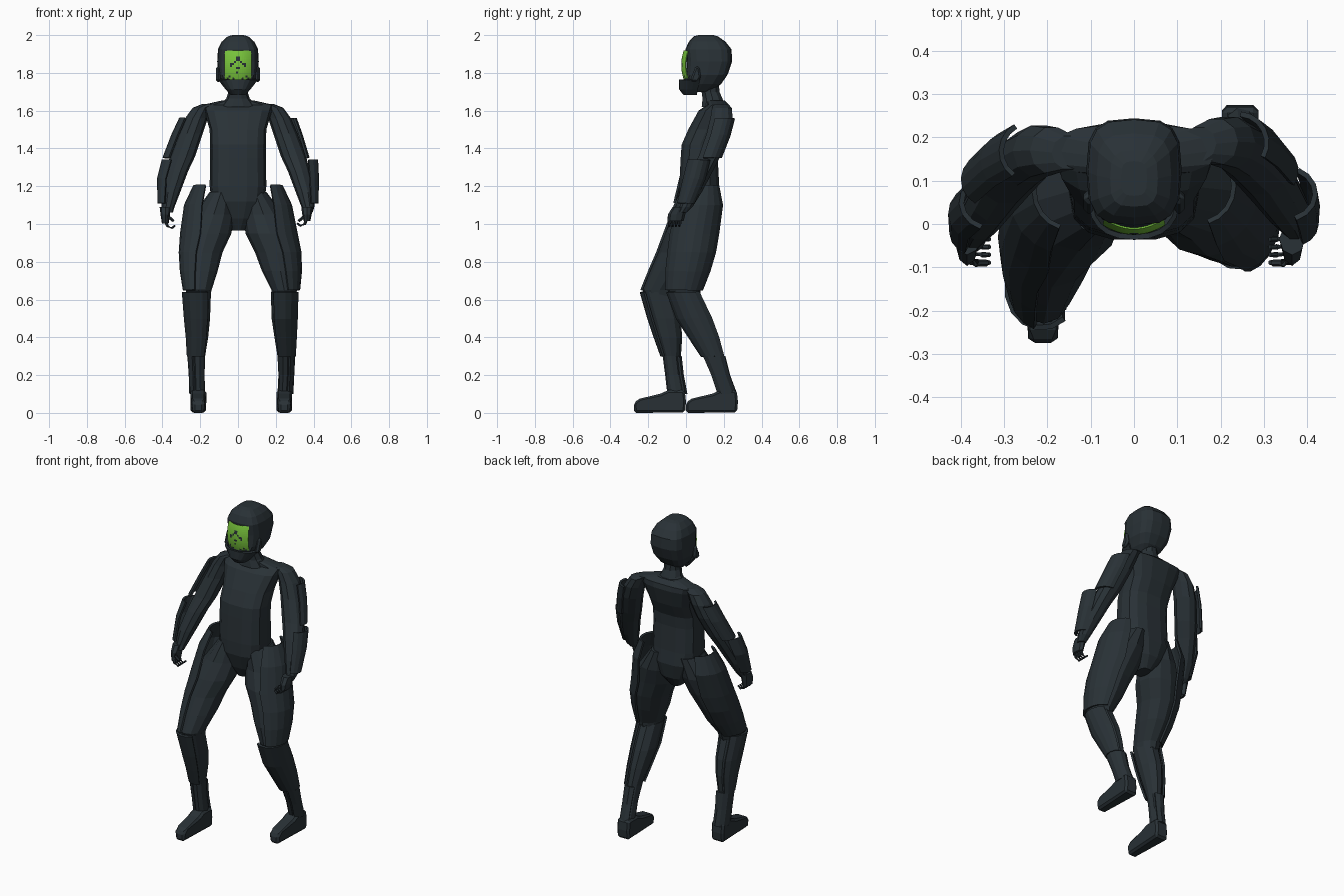
import bpy, bmesh, math
from mathutils import Vector

if "Cube" in bpy.data.objects:
    bpy.data.objects.remove(bpy.data.objects["Cube"])


def material(name, rgb):
    m = bpy.data.materials.new(name)
    m.diffuse_color = (*rgb, 1)
    m.use_nodes = True
    m.node_tree.nodes["Principled BSDF"].inputs["Base Color"].default_value = m.diffuse_color
    return m


SLATE = material("dark slate", (0.022, 0.031, 0.037))
GREEN = material("visor green", (0.19, 0.56, 0.045))


def finish(name, bm, mats=(SLATE,), thick=0):
    bmesh.ops.recalc_face_normals(bm, faces=bm.faces[:])
    me = bpy.data.meshes.new(name)
    bm.to_mesh(me)
    bm.free()
    for m in mats:
        me.materials.append(m)
    ob = bpy.data.objects.new(name, me)
    bpy.context.collection.objects.link(ob)
    if thick:
        s = ob.modifiers.new("thickness", 'SOLIDIFY')
        s.thickness, s.offset = thick, 0
    return ob


def loft(name, rings, n=12, arc=None, grow=0, p=1.0):
    """Skin horizontal oval rings (x, y, z, rx, ry); arc makes an open plate."""
    bm = bmesh.new()
    f = lambda v: math.copysign(abs(v) ** p, v)
    a0, a1 = arc or (0, 360)
    rows = []
    for x, y, z, rx, ry in rings:
        row = []
        for i in range(n + 1 if arc else n):
            a = math.radians(a0 + (a1 - a0) * i / n)
            row.append(bm.verts.new((x + (rx + grow) * f(math.cos(a)),
                                     y + (ry + grow) * f(math.sin(a)), z)))
        rows.append(row)
    for r, s in zip(rows, rows[1:]):
        for i in range(n):
            j = i + 1 if arc else (i + 1) % n
            bm.faces.new((r[i], r[j], s[j], s[i]))
    if not arc:
        bm.faces.new(rows[0])
        bm.faces.new(rows[-1])
    return finish(name, bm, thick=0.012 if arc else 0)


def tube(name, pts, radius, n=6):
    """Thin tapered tube through points."""
    bm = bmesh.new()
    pts = [Vector(q) for q in pts]
    rows = []
    for k, q in enumerate(pts):
        d = (pts[min(k + 1, len(pts) - 1)] - pts[max(k - 1, 0)]).normalized()
        u = d.orthogonal().normalized()
        v = d.cross(u)
        r = radius * (1 - 0.15 * k)
        rows.append([bm.verts.new(q + r * (u * math.cos(t * math.tau / n) + v * math.sin(t * math.tau / n)))
                     for t in range(n)])
    for r, s in zip(rows, rows[1:]):
        for i in range(n):
            bm.faces.new((r[i], r[(i + 1) % n], s[(i + 1) % n], s[i]))
    bm.faces.new(rows[0])
    bm.faces.new(rows[-1])
    return finish(name, bm)


def extrude_profile(name, prof, x0, x1):
    """Side profile (y, z) extruded across x with softened edges."""
    bm = bmesh.new()
    a = [bm.verts.new((x0, y, z)) for y, z in prof]
    b = [bm.verts.new((x1, y, z)) for y, z in prof]
    bm.faces.new(a)
    bm.faces.new(b)
    for i in range(len(prof)):
        j = (i + 1) % len(prof)
        bm.faces.new((a[i], a[j], b[j], b[i]))
    ob = finish(name, bm)
    m = ob.modifiers.new("bevel", 'BEVEL')
    m.width, m.segments, m.limit_method = 0.012, 1, 'ANGLE'
    return ob


# Torso and neck
loft("torso", [(0, .075, .965, .035, .05), (0, .08, 1.03, .09, .09), (0, .075, 1.12, .14, .113),
               (0, .07, 1.2, .15, .108), (0, .07, 1.35, .148, .1), (0, .075, 1.42, .148, .1),
               (0, .11, 1.5, .15, .1), (0, .15, 1.6, .18, .085), (0, .17, 1.63, .19, .06),
               (0, .155, 1.655, .08, .05)], n=14, p=.75)
loft("neck", [(0, .145, 1.62, .1, .065), (0, .14, 1.665, .062, .055), (0, .13, 1.7, .05, .05),
              (0, .125, 1.76, .048, .05)], n=10)

# Helmet, jaw guard, ear pads
loft("helmet", [(0, .065, 1.7, .045, .065), (0, .085, 1.74, .08, .1), (0, .11, 1.79, .104, .11),
                (0, .124, 1.86, .11, .12), (0, .119, 1.925, .106, .122),
                (0, .112, 1.965, .086, .097), (0, .105, 1.993, .055, .065), (0, .105, 2.0, .03, .04)],
     n=16, p=.62)
loft("jaw_guard", [(0, .045, 1.688, .036, .055), (0, .045, 1.715, .06, .076), (0, .055, 1.765, .1, .085)],
     n=12, arc=(-190, 10), p=.85)
for s in (-1, 1):
    extrude_profile("ear_pad", [(.02, 1.755), (.06, 1.75), (.08, 1.775), (.07, 1.835), (.05, 1.835)],
                    s * .092, s * .116)

# Curved visor with a dark pixel face
N = 14
DARK = {(6, 9), (7, 9), (6, 10), (7, 10), (5, 8), (8, 8), (3, 7), (3, 6), (4, 7),
        (10, 7), (10, 6), (9, 7), (6, 5), (7, 5), (6, 3), (1, 0), (4, 0), (9, 0), (12, 0), (2, 1), (11, 1)}
bm = bmesh.new()
grid = []
for j in range(N + 1):
    z = 1.765 + .153 * j / N
    row = []
    for i in range(N + 1):
        u, w = 2 * i / N - 1, 2 * j / N - 1
        row.append(bm.verts.new((.071 * u * (1 - .06 * w ** 4), -.023 + .022 * u * u + .013 * w * w, z)))
    grid.append(row)
for j in range(N):
    for i in range(N):
        fc = bm.faces.new((grid[j][i], grid[j][i + 1], grid[j + 1][i + 1], grid[j + 1][i]))
        fc.material_index = 1 if (i, j) in DARK else 0
finish("visor", bm, (GREEN, SLATE), thick=.004)

# Arms with outer plates
ARM = [(.15, .185, 1.635, .04, .04), (.19, .19, 1.615, .05, .055), (.22, .188, 1.56, .06, .062),
       (.25, .17, 1.48, .064, .064), (.293, .125, 1.36, .067, .06), (.322, .085, 1.28, .058, .06),
       (.355, .035, 1.17, .05, .052), (.37, 0, 1.09, .034, .036), (.37, -.02, 1.06, .025, .025)]
for s, dy, side in ((1, 0, "left"), (-1, -.02, "right")):
    lean = 0 if s > 0 else .02

    def place(rings):
        return [(s * x, y + dy, z, rx, ry) for x, y, z, rx, ry in rings]

    def out(a, b):
        return (a, b) if s > 0 else (180 - a, 180 - b)
    loft(side + "_arm", place(ARM), n=10)
    loft(side + "_upper_arm_plate", place([(.24, .188, 1.56, .066, .066), (.266 + lean / 2, .165, 1.47, .072, .066),
                                           (.302 + lean, .122, 1.35, .072, .062)]), n=6,
         arc=out(-30, 85) if s > 0 else out(-55, 60))
    loft(side + "_forearm_plate", place([(.348 - lean, .07, 1.34, .07, .06), (.358, .045, 1.24, .065, .06),
                                         (.37, .0, 1.11, .05, .045)]), n=6, arc=out(-70, 65))
    # Hand: palm, curled fingers and thumb
    hx = .365 if s > 0 else .385
    drop = 0 if s > 0 else -.012
    loft(side + "_palm", [(s * hx, -.035, 1.09, .03, .036), (s * hx, -.05, 1.05, .025, .046),
                          (s * hx, -.055, 1.015 + drop, .018, .042)], n=8)
    for k in range(4):
        y = -.03 - .018 * k
        tube(side + "_finger", [(s * hx, y, 1.03 + drop), (s * (hx - .012), y - .003, 1.0 + drop),
                                (s * (hx - .035), y - .005, .99 + drop),
                                (s * (hx - .052), y - .005, 1.005 + drop)], .0095)
    tube(side + "_thumb", [(s * hx, -.07, 1.06), (s * (hx - .02), -.09, 1.035), (s * (hx - .045), -.09, 1.015)], .011)

# Legs: back leg on +x, front leg on -x
THIGH = {1: [(.09, .085, 1.17, .06, .098), (.135, .075, 1.05, .108, .113), (.17, .045, .95, .13, .12),
             (.205, .03, .85, .115, .118), (.225, .01, .75, .098, .108), (.245, -.01, .65, .068, .088),
             (.24, 0, .59, .058, .07)],
         -1: [(-.09, .075, 1.17, .06, .098), (-.128, .05, 1.05, .108, .113), (-.163, .01, .95, .128, .12),
              (-.19, -.03, .85, .108, .117), (-.2, -.08, .75, .092, .11), (-.208, -.14, .65, .068, .09),
              (-.212, -.14, .59, .058, .07)]}
SHIN = {1: [(.24, -.01, .64, .066, .08), (.24, .05, .5, .062, .088), (.245, .1, .4, .052, .073),
            (.25, .145, .3, .041, .052), (.25, .18, .2, .036, .042), (.245, .215, .1, .036, .044),
            (.245, .22, .03, .036, .044)],
        -1: [(-.213, -.15, .64, .07, .08), (-.21, -.11, .5, .062, .08), (-.21, -.09, .4, .052, .066),
             (-.215, -.077, .3, .041, .043), (-.213, -.065, .2, .036, .042), (-.21, -.05, .1, .036, .046),
             (-.21, -.047, .03, .036, .046)]}
FOOT = [(0, 0), (.27, .002), (.275, .06), (.268, .12), (.18, .12), (.14, .102), (.03, .075), (0, .055)]
for s, side in ((1, "left"), (-1, "right")):
    def wrap(a, b):
        return (a, b) if s > 0 else (180 - a, 180 - b)
    T, S = THIGH[s], SHIN[s]
    loft(side + "_thigh", T)
    loft(side + "_shin", S, n=10)
    dy = 0 if s > 0 else -.012
    top = [(s * .15, .088 + dy, 1.205, .07, .075), (s * .158, .072 + dy, 1.1, .112, .113)]
    loft(side + "_thigh_plate", top + T[2:6], n=8, arc=wrap(-75, 75), grow=.01)
    loft(side + "_calf_plate", S[:4], n=8, arc=wrap(-130, 60), grow=.01)
    loft(side + "_ankle_plate", S[3:6], n=6, arc=wrap(-60, 130), grow=.006)
    cx = .245 if s > 0 else -.21
    off = 0 if s > 0 else -.275
    foot = extrude_profile(side + "_foot", [(y + off, z) for y, z in FOOT], cx - .042, cx + .042)
    for v in foot.data.vertices:  # taper the toe
        if v.co.y - off < .01:
            v.co.x = cx + (v.co.x - cx) * .7
